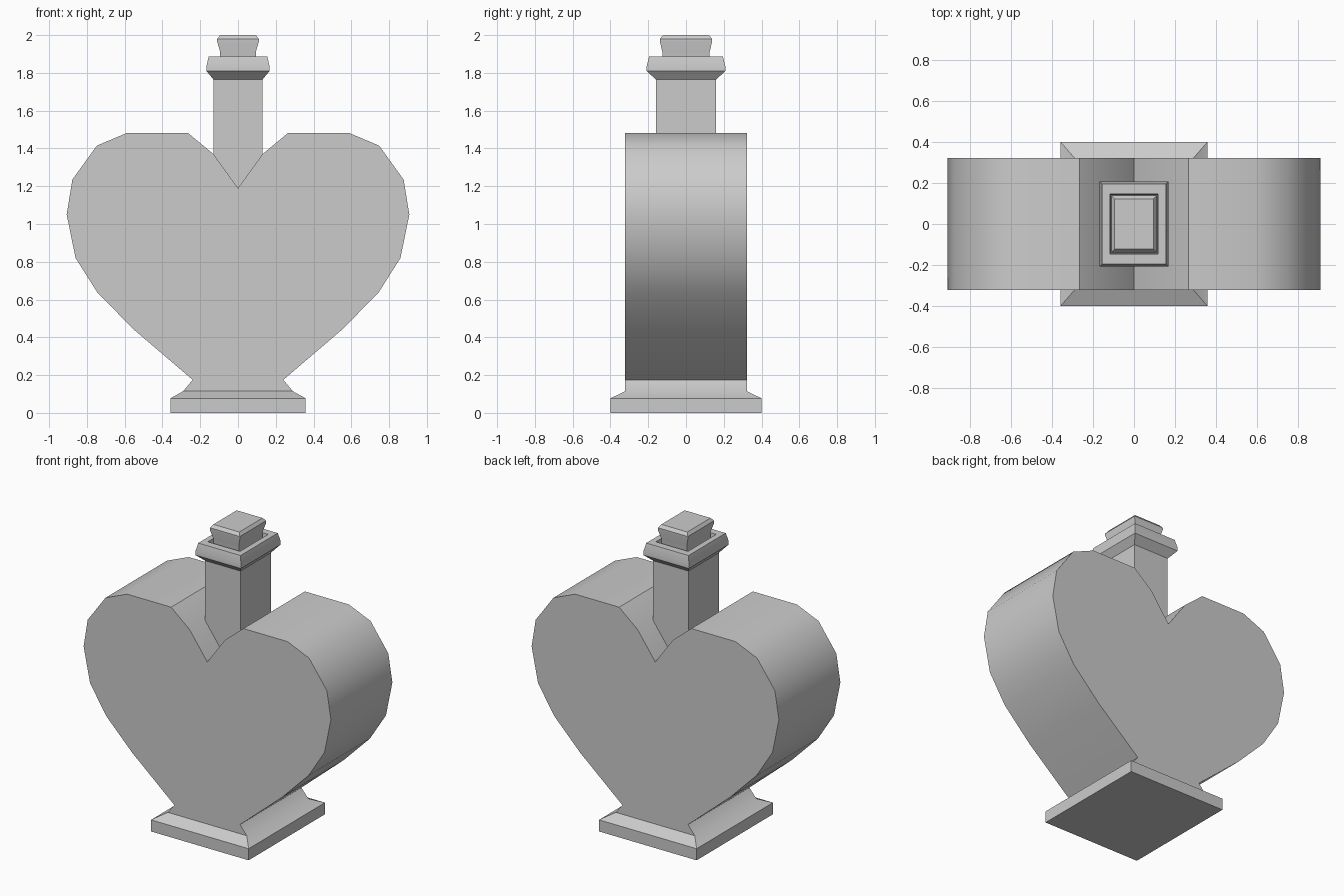
import bpy, bmesh
from math import radians

if "Cube" in bpy.data.objects:
    bpy.data.objects.remove(bpy.data.objects["Cube"])


def finish(name, bm):
    bmesh.ops.recalc_face_normals(bm, faces=bm.faces)
    mesh = bpy.data.meshes.new(name)
    bm.to_mesh(mesh)
    bm.free()
    ob = bpy.data.objects.new(name, mesh)
    bpy.context.collection.objects.link(ob)
    bpy.ops.object.select_all(action='DESELECT')
    ob.select_set(True)
    bpy.context.view_layer.objects.active = ob
    bpy.ops.object.shade_smooth_by_angle(angle=radians(32))
    return ob


def rect_loft(name, rings):
    """Stack rectangles given as (half_x, half_y, z), capped at both ends."""
    bm = bmesh.new()
    loops = [[bm.verts.new((sx * x, sy * y, z))
              for sx, sy in ((-1, -1), (1, -1), (1, 1), (-1, 1))]
             for x, y, z in rings]
    for a, b in zip(loops, loops[1:]):
        for i in range(4):
            j = (i + 1) % 4
            bm.faces.new((a[i], a[j], b[j], b[i]))
    bm.faces.new(loops[0])
    bm.faces.new(loops[-1])
    return finish(name, bm)


# heart body: half outline mirrored across x, extruded through y
half = [(0.13, 1.37), (0.265, 1.482), (0.588, 1.482), (0.747, 1.415),
        (0.877, 1.235), (0.907, 1.05), (0.86, 0.82), (0.743, 0.635),
        (0.55, 0.44), (0.24, 0.175)]
outline = [(0, 1.19)] + half + [(-x, z) for x, z in reversed(half)]
bm = bmesh.new()
front = bm.faces.new([bm.verts.new((x, -0.322, z)) for x, z in outline])
ext = bmesh.ops.extrude_face_region(bm, geom=[front], use_keep_orig=True)
bmesh.ops.translate(bm, vec=(0, 0.644, 0),
                    verts=[g for g in ext['geom'] if isinstance(g, bmesh.types.BMVert)])
finish("heart_body", bm)

# flared foot
rect_loft("foot", [(0.358, 0.40, 0), (0.358, 0.40, 0.077),
                   (0.29, 0.322, 0.115), (0.24, 0.322, 0.175)])

# neck with flared lip and recessed mouth
rect_loft("neck", [(0.13, 0.16, 1.15), (0.13, 0.16, 1.765),
                   (0.167, 0.208, 1.81), (0.167, 0.208, 1.835),
                   (0.155, 0.195, 1.888), (0.118, 0.147, 1.888),
                   (0.112, 0.14, 1.82)])

# stopper
rect_loft("stopper", [(0.094, 0.125, 1.80), (0.094, 0.125, 1.91),
                      (0.11, 0.138, 1.965), (0.11, 0.138, 1.98),
                      (0.095, 0.122, 2.0)])
